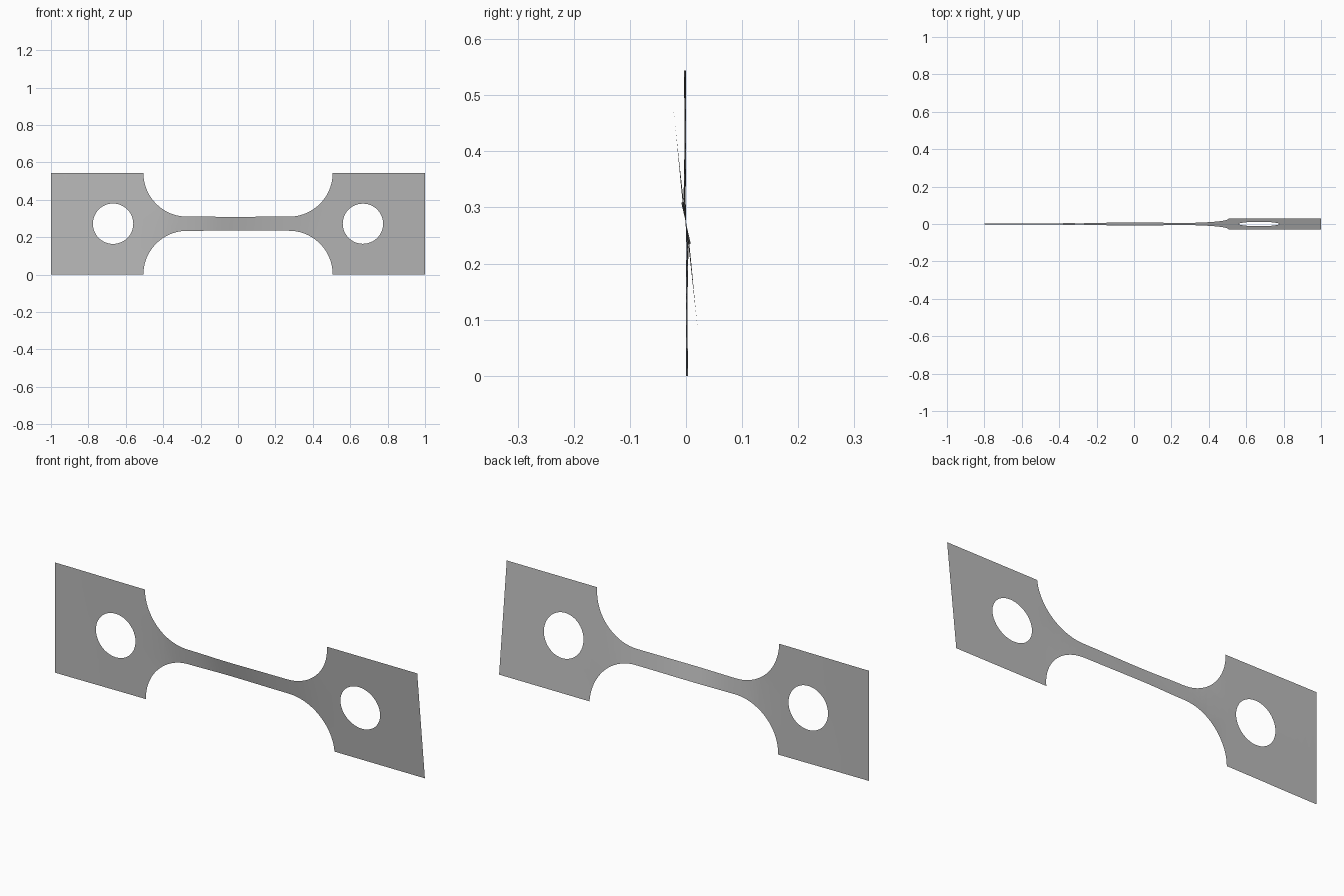
import bpy
import bmesh
from math import sin, cos, pi, radians
from mathutils import Vector

cube = bpy.data.objects.get("Cube")
if cube:
    bpy.data.objects.remove(cube, do_unlink=True)

HALF_H = 0.272       # half height of the grip plates
GAUGE_H = 0.038      # half height of the narrow middle
FILLET_X = 0.272     # where the straight middle ends
HOLE_X, HOLE_R = 0.668, 0.108
FILLET_R = HALF_H - GAUGE_H

# Twist in degrees along the length
TWIST = [(-1, 0), (-0.5, 0.8), (-0.27, 6), (-0.05, 13), (0.27, 9), (0.5, 6.3), (1, 6.3)]


def twist_angle(x):
    for (x0, a0), (x1, a1) in zip(TWIST, TWIST[1:]):
        if x <= x1:
            t = max(0, (x - x0) / (x1 - x0))
            return radians(a0 + (a1 - a0) * t * t * (3 - 2 * t))
    return radians(TWIST[-1][1])


def add_loop(bm, points):
    verts = [bm.verts.new((x, 0, z)) for x, z in points]
    for a, b in zip(verts, verts[1:] + verts[:1]):
        bm.edges.new((a, b))


# Outline: one quarter, mirrored to the other three
steps = 24
quarter = [(1, HALF_H)]
for i in range(steps + 1):
    a = pi / 2 * i / steps
    quarter.append((FILLET_X + FILLET_R * cos(a), HALF_H - FILLET_R * sin(a)))
upper = quarter + [(-x, z) for x, z in reversed(quarter)]
outline = upper + [(x, -z) for x, z in reversed(upper)]

bm = bmesh.new()
add_loop(bm, outline)

# Round holes in both grips
for side in (-1, 1):
    add_loop(bm, [(side * HOLE_X + HOLE_R * cos(2 * pi * i / 48),
                   HOLE_R * sin(2 * pi * i / 48)) for i in range(48)])
bmesh.ops.triangle_fill(bm, use_beauty=True, edges=bm.edges[:], normal=(0, -1, 0))

# Cross cuts so the sheet can twist smoothly
for i in range(1, 50):
    bmesh.ops.bisect_plane(bm, geom=bm.verts[:] + bm.edges[:] + bm.faces[:], dist=1e-5,
                           plane_co=(-1 + i / 25, 0, 0), plane_no=(1, 0, 0))

# Face the front, then twist about the long axis
bm.normal_update()
flipped = [f for f in bm.faces if f.normal.y > 0]
if flipped:
    bmesh.ops.reverse_faces(bm, faces=flipped)
for v in bm.verts:
    a, h = twist_angle(v.co.x), v.co.z
    v.co = Vector((v.co.x, -h * sin(a), HALF_H + h * cos(a)))
for f in bm.faces:
    f.smooth = True

mesh = bpy.data.meshes.new("twisted_test_strip")
bm.to_mesh(mesh)
bm.free()
strip = bpy.data.objects.new("twisted_test_strip", mesh)
bpy.context.collection.objects.link(strip)

# Plain grey metal
grey = bpy.data.materials.new("plain grey")
grey.use_nodes = True
colour = (0.5, 0.5, 0.5, 1)
grey.diffuse_color = colour
grey.node_tree.nodes["Principled BSDF"].inputs["Base Color"].default_value = colour
mesh.materials.append(grey)
